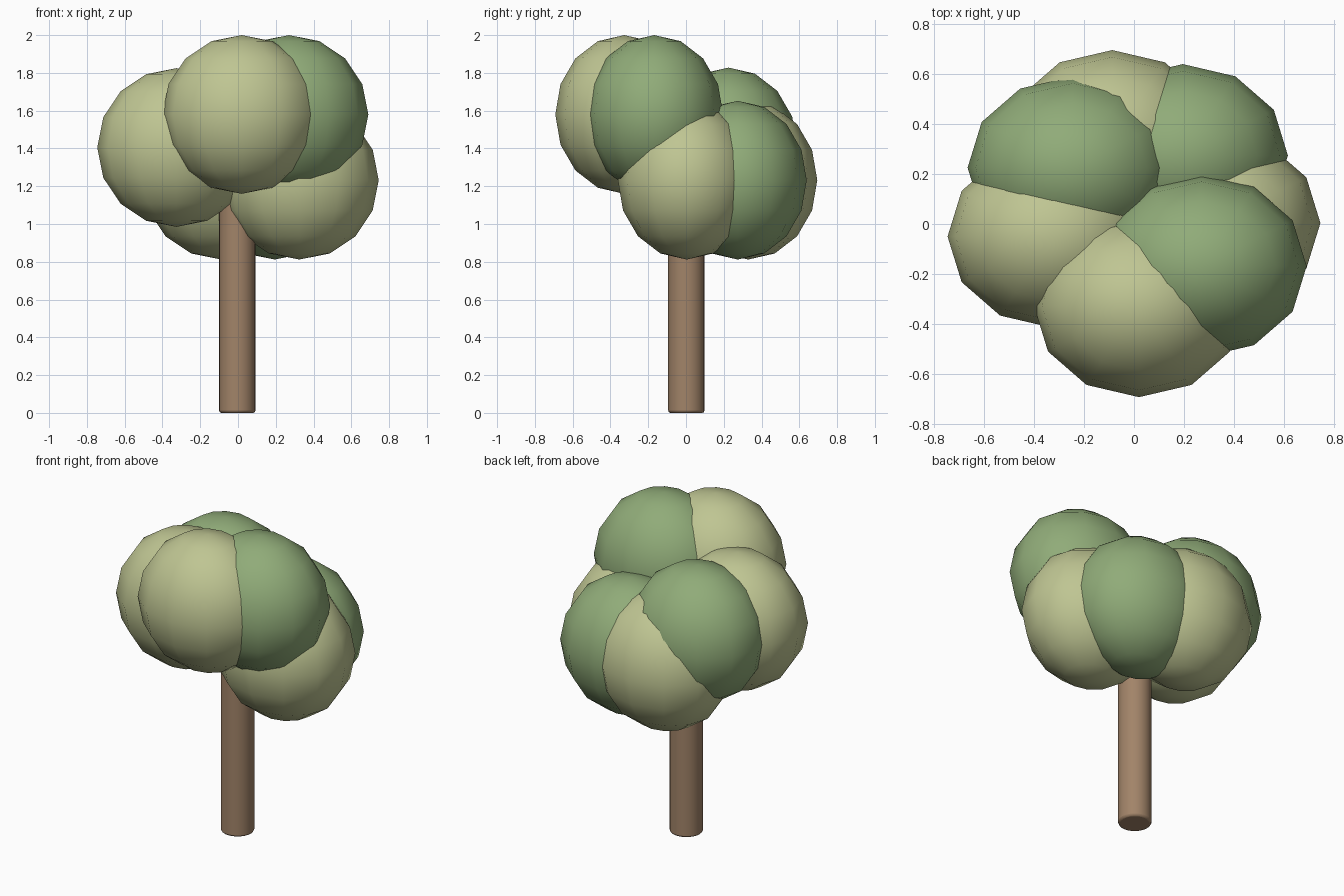
import bpy
import math

if "Cube" in bpy.data.objects:
    bpy.data.objects.remove(bpy.data.objects["Cube"])


def material(name, rgb):
    m = bpy.data.materials.new(name)
    m.diffuse_color = (*rgb, 1)
    m.use_nodes = True
    m.node_tree.nodes["Principled BSDF"].inputs["Base Color"].default_value = m.diffuse_color
    return m


KHAKI = material("khaki_leaf", (0.52, 0.56, 0.29))
GREEN = material("green_leaf", (0.28, 0.41, 0.19))
BARK = material("bark", (0.36, 0.23, 0.14))

# Trunk: plain cylinder with softened ends
BOTTOM, TOP = 0.0, 1.3
bpy.ops.mesh.primitive_cylinder_add(vertices=24, radius=0.096, depth=TOP - BOTTOM,
                                    location=(-0.004, 0.002, (TOP + BOTTOM) / 2))
trunk = bpy.context.object
trunk.name = "trunk"
trunk.data.materials.append(BARK)
bevel = trunk.modifiers.new("soft_ends", 'BEVEL')
bevel.width = 0.012
bevel.segments = 2
bevel.limit_method = 'ANGLE'
bevel.angle_limit = math.radians(60)
bpy.ops.object.shade_smooth_by_angle(angle=math.radians(40))


# Foliage: overlapping low-poly balls, slightly narrower front to back
def foliage(name, centre, mat):
    bpy.ops.mesh.primitive_uv_sphere_add(segments=12, ring_count=8, radius=1, location=centre)
    ball = bpy.context.object
    ball.name = name
    ball.scale = (0.42, 0.365, 0.42)
    bpy.ops.object.transform_apply(location=False, rotation=False, scale=True)
    ball.data.materials.append(mat)
    bpy.ops.object.shade_smooth()


for name, centre, mat in [
    ("foliage_front", (0.02, -0.327, 1.58), KHAKI),
    ("foliage_front_right", (0.27, -0.168, 1.58), GREEN),
    ("foliage_left", (-0.325, -0.05, 1.405), KHAKI),
    ("foliage_right", (0.325, 0.004, 1.232), KHAKI),
    ("foliage_back_right", (0.195, 0.274, 1.232), GREEN),
    ("foliage_back", (-0.087, 0.33, 1.232), KHAKI),
    ("foliage_back_left", (-0.245, 0.225, 1.408), GREEN),
]:
    foliage(name, centre, mat)
